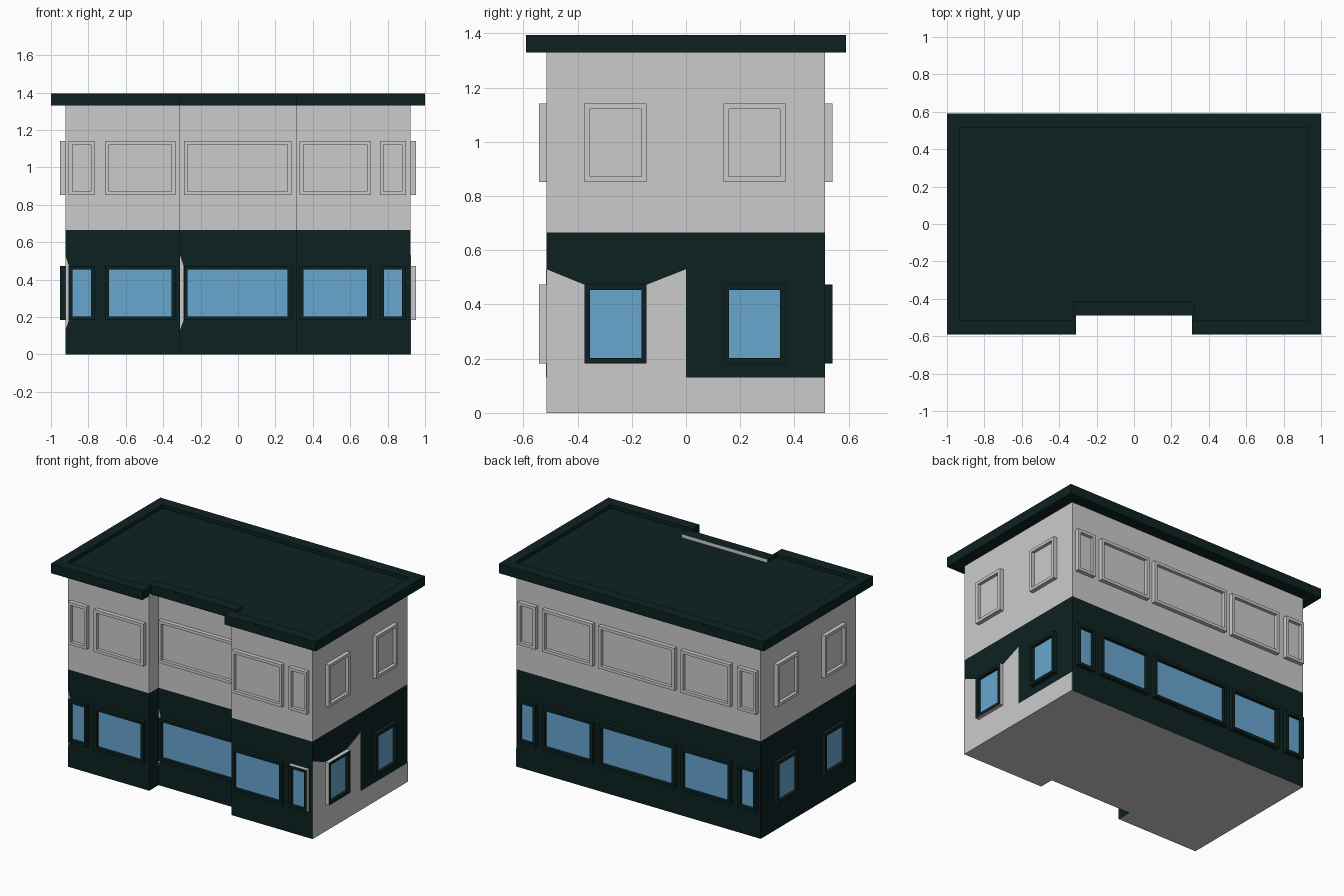
import bpy, bmesh
from mathutils import Vector

if "Cube" in bpy.data.objects:
    bpy.data.objects.remove(bpy.data.objects["Cube"])


def material(name, rgb):
    m = bpy.data.materials.new(name)
    m.diffuse_color = (*rgb, 1)
    m.use_nodes = True
    m.node_tree.nodes["Principled BSDF"].inputs["Base Color"].default_value = m.diffuse_color
    return m


GREY = material("light grey", (0.6, 0.6, 0.6))
DARK = material("dark green", (0.004, 0.0155, 0.0155))
BLUE = material("glass blue", (0.14, 0.38, 0.62))


def build(name, verts, faces, mats, rule=None):
    """Mesh object; rule gives each face's material slot."""
    bm = bmesh.new()
    vs = [bm.verts.new(v) for v in verts]
    for i, f in enumerate(faces):
        face = bm.faces.new([vs[k] for k in f])
        face.material_index = rule(i) if rule else 0
    bmesh.ops.recalc_face_normals(bm, faces=bm.faces[:])
    me = bpy.data.meshes.new(name)
    bm.to_mesh(me)
    bm.free()
    for m in mats:
        me.materials.append(m)
    ob = bpy.data.objects.new(name, me)
    bpy.context.collection.objects.link(ob)
    return ob


def outline(x, front, back, notch, half):
    """Rectangle with a shallow notch in the front edge."""
    return [(-x, front), (-half, front), (-half, notch), (half, notch),
            (half, front), (x, front), (x, back), (-x, back)]


def loft(name, rings, mats, rule=None):
    """Join equal-sized rings of 3D points and cap both ends."""
    n = len(rings[0])
    verts = [v for r in rings for v in r]
    faces = [list(range(n)), list(range(len(verts) - n, len(verts)))]
    for r in range(len(rings) - 1):
        for k in range(n):
            j = (k + 1) % n
            faces.append([r * n + k, r * n + j, (r + 1) * n + j, (r + 1) * n + k])
    return build(name, verts, faces, mats, rule)


def at(points, z):
    return [(x, y, z) for x, y in points]


# Two storeys with a recessed front centre
W, F, B, N, H = 0.923, -0.515, 0.512, -0.415, 0.31
body = outline(W, F, B, N, H)
loft("ground_floor", [at(body, 0), at(body, 0.665)], [DARK, GREY],
     lambda i: 1 if i == 0 else 0)
loft("upper_floor", [at(body, 0.665), at(body, 1.34)], [GREY])

# Overhanging roof with a sunken top; the inner face behind the notch is grey
outer = outline(1.0, -0.59, 0.59, -0.49, H)
inner = outline(0.93, -0.515, 0.515, -0.415, H + 0.015)
loft("roof", [at(outer, 1.33), at(outer, 1.395), at(inner, 1.395), at(inner, 1.37)],
     [DARK, GREY], lambda i: 1 if i == 2 + 2 * 8 + 2 else 0)

# Walls: origin, sideways direction, outward direction
X, Y, Z = Vector((1, 0, 0)), Vector((0, 1, 0)), Vector((0, 0, 1))
FRONT = (Y * F, X, -Y)
RECESS = (Y * N, X, -Y)
BACK = (Y * B, -X, Y)
RIGHT = (X * W, Y, X)
LEFT = (X * -W, -Y, -X)


def on_wall(wall, pts, depth):
    o, u, n = wall
    return [o + u * a + Z * b + n * depth for a, b in pts]


def rect(a0, a1, b0, b1, m=0):
    return [(a0 + m, b0 + m), (a1 - m, b0 + m), (a1 - m, b1 - m), (a0 + m, b1 - m)]


def window(name, wall, a0, a1, b0, b1, frame, side, pane):
    """Raised frame with a set-back pane."""
    big, small = rect(a0, a1, b0, b1), rect(a0, a1, b0, b1, 0.02)
    rings = [on_wall(wall, big, 0), on_wall(wall, big, 0.028),
             on_wall(wall, small, 0.028), on_wall(wall, small, 0.006)]

    def rule(i):
        if i == 1:
            return 2
        return 1 if 2 <= i < 6 else 0
    loft(name, rings, [frame, side, pane], rule)


LONG = [(-0.905, -0.765), (-0.71, -0.335), (-0.29, 0.285), (0.33, 0.71), (0.76, 0.897)]
SHORT = [(-0.375, -0.145), (0.138, 0.367)]
for label, wall, spans in [("front", FRONT, LONG), ("back", BACK, LONG),
                           ("right", RIGHT, SHORT), ("left", LEFT, SHORT)]:
    for i, (a0, a1) in enumerate(spans):
        if label in ("back", "left"):
            a0, a1 = -a1, -a0
        w = RECESS if label == "front" and i == 2 else wall
        pale = (label == "front" and i == 4) or (label == "right" and i == 0)
        window(f"{label}_lower_window_{i}", w, a0, a1, 0.183, 0.473,
               DARK, GREY if pale else DARK, BLUE)
        window(f"{label}_upper_window_{i}", w, a0, a1, 0.852, 1.142, GREY, GREY, GREY)


# Pale panels on the ground floor walls
def panel(name, wall, pts):
    loft(name, [on_wall(wall, pts, 0), on_wall(wall, pts, 0.002)], [GREY])


panel("right_pale_panel", RIGHT,
      [(F, 0), (B, 0), (B, 0.13), (0, 0.13), (0, 0.53), (-0.145, 0.473),
       (-0.145, 0.183), (-0.375, 0.183), (-0.375, 0.473), (F, 0.53)])
for name, wall, a in [("front_pale_strip", FRONT, -0.923), ("recess_pale_strip", RECESS, -0.31)]:
    panel(name, wall, [(a, 0.13), (a + 0.019, 0.183), (a + 0.019, 0.473), (a, 0.53)])
